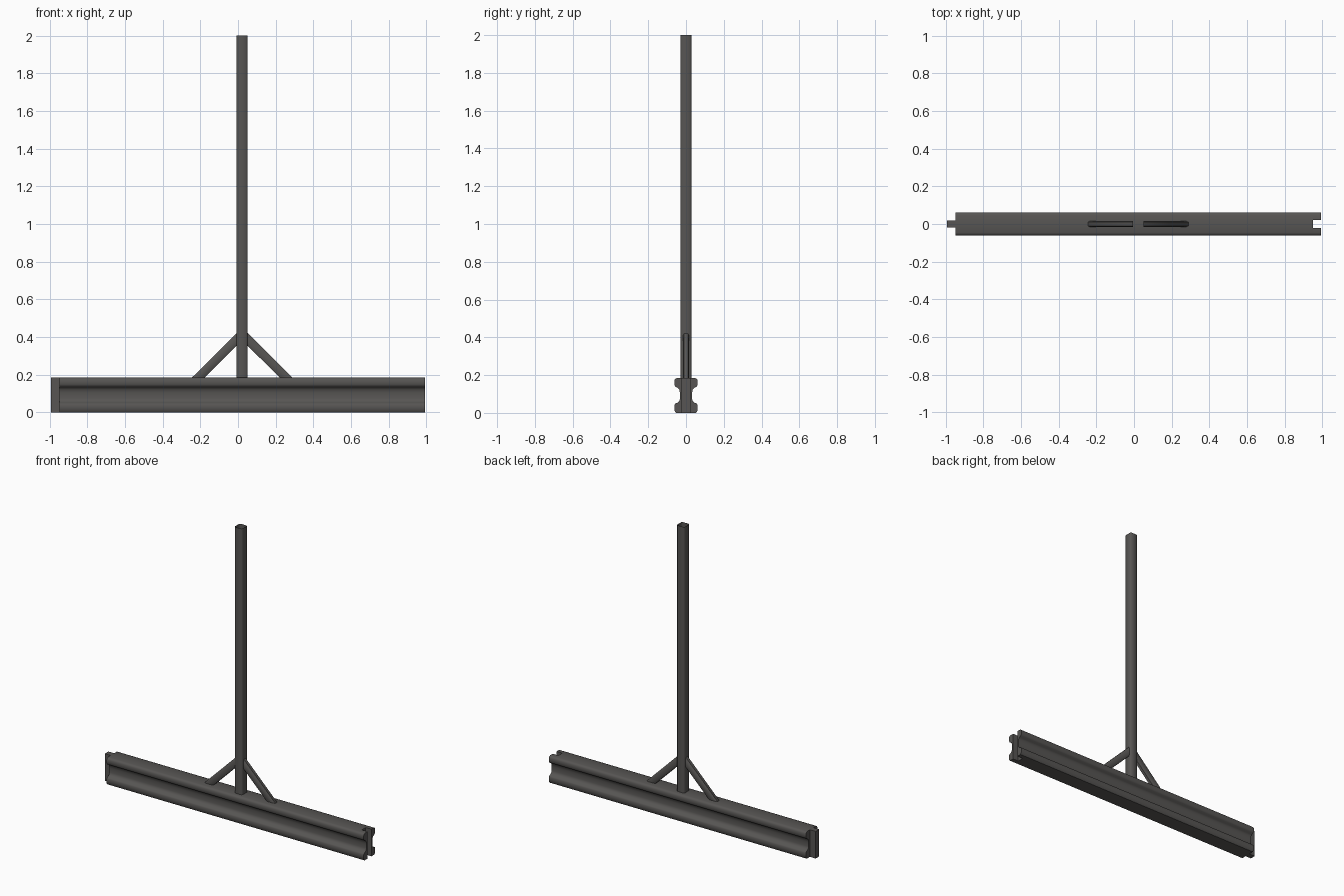
import bpy, bmesh
from mathutils import Vector

if "Cube" in bpy.data.objects:
    bpy.data.objects.remove(bpy.data.objects["Cube"])

CX = 0.022            # centre of the beam body, post and braces
X0, X1 = -0.948, 0.992
TOP = 0.185

mat = bpy.data.materials.new("dark_steel_grey")
mat.diffuse_color = (0.095, 0.091, 0.087, 1)
mat.use_nodes = True
mat.node_tree.nodes["Principled BSDF"].inputs["Base Color"].default_value = mat.diffuse_color


def loft(name, rings, caps=(True, True), smooth=40):
    """Skin a list of equally sized closed rings into one object."""
    bm = bmesh.new()
    vs = [[bm.verts.new(p) for p in ring] for ring in rings]
    n = len(vs[0])
    for a, b in zip(vs, vs[1:]):
        for i in range(n):
            bm.faces.new((a[i], a[(i + 1) % n], b[(i + 1) % n], b[i]))
    if caps[0]:
        bm.faces.new(vs[0][::-1])
    if caps[1]:
        bm.faces.new(vs[-1])
    bmesh.ops.recalc_face_normals(bm, faces=bm.faces)
    me = bpy.data.meshes.new(name)
    bm.to_mesh(me)
    bm.free()
    me.materials.append(mat)
    ob = bpy.data.objects.new(name, me)
    bpy.context.collection.objects.link(ob)
    bpy.ops.object.select_all(action='DESELECT')
    ob.select_set(True)
    bpy.context.view_layer.objects.active = ob
    if smooth:
        bpy.ops.object.shade_smooth_by_angle(angle=smooth * 3.14159 / 180)
    return ob


def chamfered(hw, hh, c):
    """Rectangle outline with cut corners."""
    q = [(hw, hh - c), (hw - c, hh)]
    return (q + [(-a, b) for a, b in q[::-1]]
            + [(-a, -b) for a, b in q] + [(a, -b) for a, b in q[::-1]])


# Rail-shaped beam: right half of the cross-section, top to bottom
half = [(0.021, TOP), (0.046, TOP), (0.056, 0.181), (0.062, 0.172), (0.062, 0.148),
        (0.056, 0.138), (0.043, 0.132), (0.035, 0.122), (0.032, 0.105),
        (0.032, 0.075), (0.036, 0.062), (0.045, 0.054), (0.057, 0.049),
        (0.062, 0.041), (0.062, 0.012), (0.052, 0.0), (0.021, 0.0)]
full = half[1:-1] + [(-y, z) for y, z in half[1:-1]][::-1]
XN = X1 - 0.043
loft("beam", [[(x, y, z) for y, z in full] for x in (X0, XN)])

# Cheeks either side of the joint groove
for s, side in ((1, "back"), (-1, "front")):
    loft("groove_cheek_" + side, [[(x, s * y, z) for y, z in half] for x in (XN, X1)])

# Tongue at the other end
loft("tongue", [[(x, y, z) for y, z in ((-.019, 0), (.019, 0), (.019, TOP), (-.019, TOP))]
                for x in (-0.992, X0 + 0.002)], smooth=0)

# Open-topped post
loft("post", [[(CX + x, y, z) for x, y in chamfered(0.029, 0.029, 0.007)]
              for z in (TOP - 0.003, 2.0)], caps=(True, False), smooth=50)

# Sloping braces, mirrored about the post
for s, side in ((1, "right"), (-1, "left")):
    loft("brace_" + side,
         [[(CX + s * d, y, zc + z * 2.1) for y, z in chamfered(0.016, 0.016, 0.006)]
          for d, zc in ((0.028, 0.389), (0.268, 0.150))], smooth=50)
